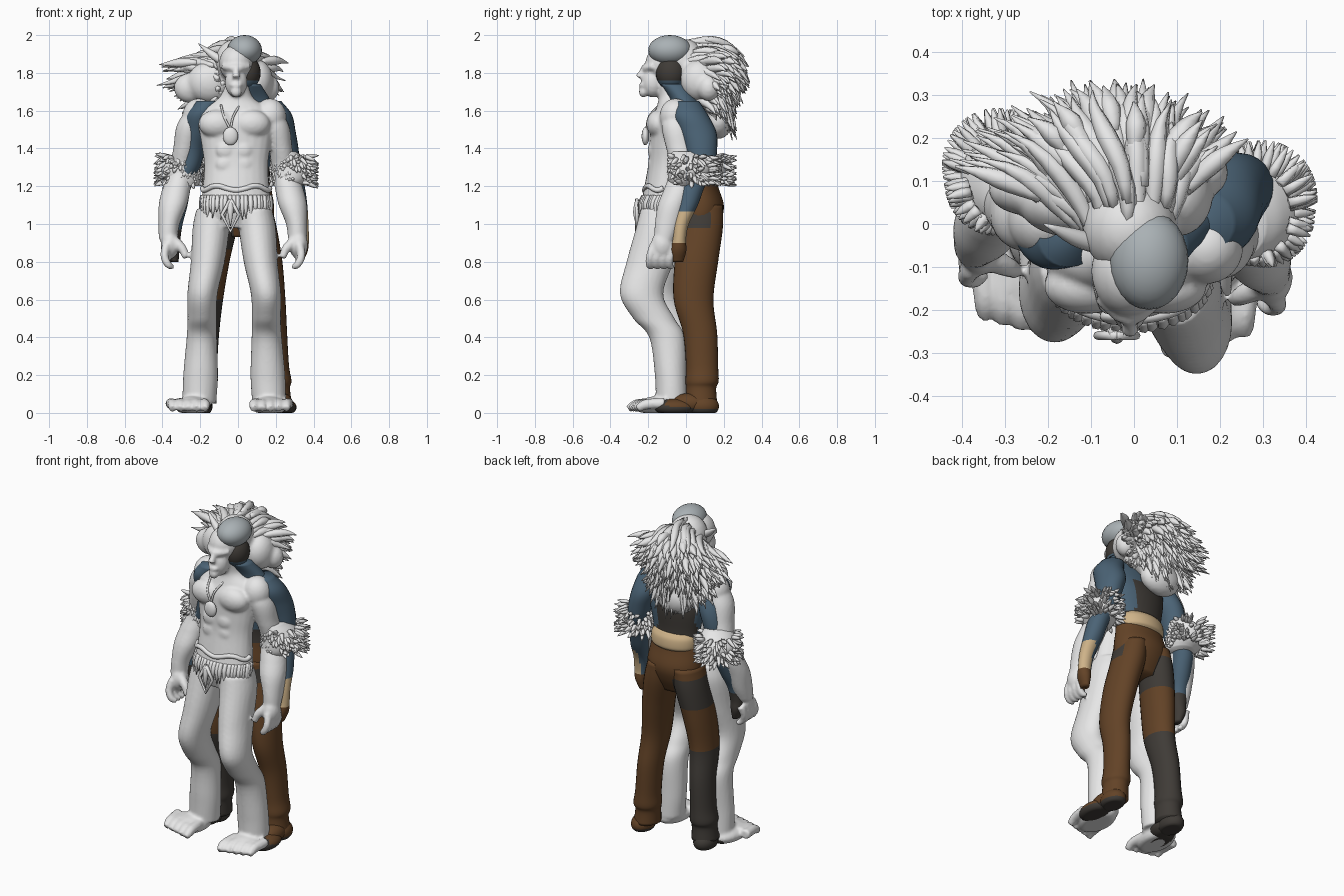
import bpy, bmesh, math, random
from mathutils import Vector, Matrix

random.seed(4)
cube = bpy.data.objects.get("Cube")
if cube:
    bpy.data.objects.remove(cube)


def material(name, r, g, b):
    m = bpy.data.materials.new(name)
    m.use_nodes = True
    m.diffuse_color = (r, g, b, 1)
    m.node_tree.nodes["Principled BSDF"].inputs["Base Color"].default_value = (r, g, b, 1)
    return m


WHITE = material("white fur", .8, .8, .8)
BLUE = material("slate blue cloth", .07, .125, .18)
BROWN = material("brown leather", .125, .056, .02)
DARK = material("charcoal cloth", .05, .044, .038)
TAN = material("tan leather", .62, .45, .25)
CAP = material("pale grey cap", .4, .44, .46)


def spline(stations, sub):
    """Smooth path through stations of any dimension."""
    p = [Vector(s) for s in stations]
    p = [p[0] * 2 - p[1]] + p + [p[-1] * 2 - p[-2]]
    out = []
    for a, b, c, d in zip(p, p[1:], p[2:], p[3:]):
        for k in range(sub):
            t = k / sub
            out.append((b * 2 + (c - a) * t + (a * 2 - b * 5 + c * 4 - d) * t ** 2
                        + (b * 3 - a - c * 3 + d) * t ** 3) / 2)
    return out + [p[-2]]


def loft(bm, stations, n=24, sub=6):
    """Level elliptical rings: x, y, z, x radius, y radius."""
    sweep(bm, spline(stations, sub), n, True)


def strand(bm, stations, n=6, sub=3):
    """Round tube that follows its path: x, y, z, radius."""
    sweep(bm, spline([(*s, s[-1]) for s in stations], sub), n, False)


def sweep(bm, path, n, level):
    pos = [Vector(p[:3]) for p in path]
    u, rings = None, []
    for i, p in enumerate(path):
        if level:
            t, u = Vector((0, 0, 1)), Vector((1, 0, 0))
        else:
            t = (pos[min(i + 1, len(pos) - 1)] - pos[max(i - 1, 0)]).normalized()
            u = u or t.orthogonal()
            u = (u - t * u.dot(t)).normalized()
        v = t.cross(u)
        ring = []
        for k in range(n):
            a = math.tau * k / n
            ring.append(bm.verts.new(pos[i] + u * max(p[3], .002) * math.cos(a)
                                     + v * max(p[4], .002) * math.sin(a)))
        rings.append(ring)
    for a, b in zip(rings, rings[1:]):
        for k in range(n):
            j = (k + 1) % n
            bm.faces.new((a[k], a[j], b[j], b[k]))
    bm.faces.new(rings[0][::-1])
    bm.faces.new(rings[-1])


def ball(bm, centre, radii):
    bmesh.ops.create_uvsphere(bm, u_segments=24, v_segments=14, radius=1,
                              matrix=Matrix.LocRotScale(Vector(centre), None, Vector(radii)))


def finish(name, bm, mats, rule=None, voxel=0):
    for v in bm.verts:
        v.co.z = max(v.co.z, 0)
    bmesh.ops.recalc_face_normals(bm, faces=bm.faces[:])
    for f in bm.faces:
        f.smooth = True
        if rule:
            f.material_index = mats.index(rule(f.calc_center_median()))
    mesh = bpy.data.meshes.new(name)
    bm.to_mesh(mesh)
    bm.free()
    for m in mats:
        mesh.materials.append(m)
    ob = bpy.data.objects.new(name, mesh)
    bpy.context.collection.objects.link(ob)
    if voxel:
        mod = ob.modifiers.new("blend", "REMESH")
        mod.mode, mod.voxel_size, mod.use_smooth_shade = "VOXEL", voxel, True
        soft = ob.modifiers.new("soften", "SMOOTH")
        soft.factor, soft.iterations = .5, 4


MID = -.02   # mirror line of the beast


def flip(s, st, dx=0, dy=0, knee=0):
    return [(MID + s * (x + dx), y + dy + knee * max(0, 1 - abs(z - .62) / .4), z, *r) for x, y, z, *r in st]


# Beast torso with chest, stomach and neck
b = bmesh.new()
loft(b, [(-.01, -.12, .98, .14, .09), (-.01, -.125, 1.08, .185, .115), (-.01, -.11, 1.2, .175, .11),
         (-.01, -.1, 1.32, .17, .1), (-.01, -.09, 1.43, .185, .105), (-.01, -.08, 1.54, .2, .11),
         (-.01, -.07, 1.61, .17, .09), (-.01, -.08, 1.67, .09, .065), (0, -.1, 1.75, .06, .06)])
for s in (-1, 1):
    # The right side of the beast is turned back a little
    arm_dy, leg_dy, knee, out = (.015, 0, 0, 0) if s > 0 else (.08, .04, .035, .05)
    ball(b, (MID + s * .09, -.145, 1.53), (.1, .065, .075))
    for row in range(3):
        ball(b, (MID + s * .045, -.18, 1.24 + row * .075), (.05, .022, .045))
    ball(b, (MID + s * .19, -.07 + arm_dy, 1.57), (.085, .085, .095))
    # Legs, feet and toes
    loft(b, flip(s, [(.11, -.13, 1.08, .09, .11), (.122, -.14, .98, .098, .125), (.14, -.19, .8, .09, .125),
                     (.168, -.235, .63, .08, .115), (.17, -.17, .5, .077, .11), (.172, -.1, .4, .08, .095),
                     (.178, -.08, .2, .092, .085), (.185, -.075, .05, .09, .085)], 0, leg_dy, knee))
    ball(b, (MID + s * (.185 + out * .7), -.13 + leg_dy, .035), (.09, .14, .055))
    for k in range(5):
        x = .105 + k * .043
        y = -.26 + .012 * k
        strand(b, flip(s, [(x + .01, y + .1, .05, .03), (x, y, .045, .028),
                           (x, y - .045, .02, .02)], out, leg_dy), 10)
    # Arms, hands and fingers
    loft(b, flip(s, [(.17, -.07, 1.62, .06, .06), (.215, -.065, 1.52, .075, .08), (.245, -.045, 1.4, .063, .075),
                     (.265, -.02, 1.29, .065, .075), (.29, -.05, 1.19, .075, .08), (.31, -.085, 1.1, .075, .08),
                     (.33, -.11, 1, .056, .07), (.335, -.13, .92, .05, .055)], out * .3, arm_dy))
    ball(b, (MID + s * .34, -.14 + arm_dy, .89), (.05, .06, .075))
    for k in range(4):
        y = -.195 + k * .036
        strand(b, flip(s, [(.345, y + .01, .89, .024), (.355, y - .01, .83, .022),
                           (.335, y - .015, .785, .02), (.31, y, .77, .014)], out * .3, arm_dy), 10)
    strand(b, flip(s, [(.32, -.16, .91, .03), (.275, -.18, .87, .025), (.255, -.19, .82, .018)], 0, arm_dy), 10)
# Beast head and face
ball(b, (-.01, -.11, 1.85), (.09, .105, .1))
ball(b, (-.01, -.175, 1.75), (.06, .06, .08))
ball(b, (-.01, -.225, 1.7), (.03, .025, .03))
ball(b, (-.01, -.225, 1.735), (.035, .025, .016))
strand(b, [(-.01, -.2, 1.85, .015), (-.01, -.235, 1.8, .018), (-.01, -.25, 1.775, .022)], 10)
strand(b, [(-.08, -.17, 1.835, .018), (-.01, -.22, 1.825, .02), (.06, -.17, 1.835, .018)], 10)
finish("beast_body", b, [WHITE], voxel=.009)

# Pointed ear
b = bmesh.new()
strand(b, [(-.08, -.05, 1.86, .022), (-.14, -.03, 1.9, .02), (-.21, 0, 1.955, .002)], 10)
finish("beast_ear", b, [WHITE])

# Mane: blended masses swept back from the forehead
b = bmesh.new()
for centre, radii in (((-.01, -.01, 1.865), (.11, .11, .115)), ((-.02, .08, 1.81), (.13, .12, .12)),
                      ((-.05, .13, 1.69), (.17, .12, .14)), ((-.05, .17, 1.55), (.13, .08, .1)),
                      ((-.15, .05, 1.75), (.12, .08, .11)), ((-.25, .08, 1.72), (.09, .06, .08)),
                      ((.1, .07, 1.76), (.085, .1, .11)), ((.16, .12, 1.72), (.06, .06, .07))):
    ball(b, centre, radii)
finish("mane_mass", b, [WHITE], voxel=.012)

# Mane: windswept strands arching from the hairline over the masses
b = bmesh.new()
for k in range(480):
    t, a = random.random() ** .85, math.radians(random.uniform(-76, 64))
    reach = random.uniform(.72, 1.03) * (.72 + .28 * math.sin(math.pi * min(1, t * 1.2 + .15)))
    sa, ca = math.sin(a), math.cos(a)
    side = abs(sa)
    tip = Vector((-.06 + .39 * sa * reach, .07 + .27 * ca * reach,
                  (1.93 - t * .5) * (1 - side) + (1.87 - t * .3) * side))
    line = Vector((-.01 + .1 * sa, -.04, 1.965 - .12 * side - .22 * t * side))
    crest = Vector((tip.x * .5, tip.y * .7, line.z * .65 + tip.z * .35 + random.uniform(.02, .05)))
    start, wave = random.uniform(0, .6), random.uniform(-.02, .02)
    path = []
    for f, r in ((0, .012), (.25, .022), (.5, .025), (.78, .013), (1, .001)):
        f = start + (1 - start) * f
        p = line * (1 - f) ** 2 + crest * 2 * f * (1 - f) + tip * f * f
        path.append((p.x + wave * math.sin(f * 6), p.y, p.z + wave * math.sin(f * 5), r))
    strand(b, path, 6, 2)
finish("mane_strands", b, [WHITE])

# Shaggy elbow cuffs
for s, label, dx, dy in ((1, "left", 0, -.025), (-1, "right", -.02, .05)):
    b = bmesh.new()
    loft(b, flip(s, [(.285, .02, 1.2, .075, .08), (.295, .04, 1.24, .1, .11), (.3, .05, 1.3, .105, .115),
                     (.28, .04, 1.35, .09, .1), (.265, .02, 1.385, .06, .075)], dx, dy))
    for k in range(190):
        a, z = random.uniform(0, math.tau), random.uniform(1.215, 1.36)
        ca, sa = math.cos(a), math.sin(a)
        size = .022 + .035 * max(0, ca) + .045 * max(0, sa)
        near = Vector((.295 + .09 * ca, .05 + .1 * sa, z))
        far = near + Vector((ca * size, sa * size, random.uniform(-.04, .02)))
        strand(b, flip(s, [(*near, .014), (*near.lerp(far, .6), .011), (*far, .001)], dx, dy), 5, 2)
    finish(label + "_elbow_fur", b, [WHITE])

# Waist fold, ragged fringe and diamond ornament
b = bmesh.new()
strand(b, [(-.01 + .178 * math.cos(a), -.12 + .1 * math.sin(a), 1.19 + .012 * math.sin(a * 5), .014)
           for a in (math.pi * (1 + i / 12) for i in range(13))], 8)
for k in range(26):
    a = math.pi * (1 + (k + random.uniform(-.3, .3)) / 25)
    x, y = -.01 + .18 * math.cos(a), -.125 + .11 * math.sin(a)
    drop = random.uniform(.03, .08)
    strand(b, [(x, y + .01, 1.15, .012), (x * 1.02, y - .008, 1.1, .014), (x * 1.05, y - .01, 1.1 - drop, .001)])
strand(b, [(-.04 + x, -.26, 1.05 + z, .01) for x, z in ((0, .08), (.045, 0), (0, -.09), (-.045, 0), (0, .08))], 8, 1)
strand(b, [(-.04, -.25, 1.12, .02), (-.04, -.265, 1.06, .015), (-.04, -.26, .99, .003)], 8)
finish("loin_fringe", b, [WHITE])

# Necklace
b = bmesh.new()
ball(b, (-.04, -.215, 1.465), (.04, .02, .048))
for x in (-.09, .01):
    strand(b, [(x, -.14, 1.63, .006), ((x - .06) / 2, -.195, 1.57, .006), (-.04, -.21, 1.5, .006)], 8)
finish("necklace", b, [WHITE])


# Clothed figure: torso, trouser seat and vest
def torso_colour(c):
    if c.z < 1.22:
        return DARK if c.x < -.03 and c.z < 1.04 else BROWN
    return DARK if (-.13 < c.x < .1 and c.y > 0 and c.z < 1.52) or c.z < 1.3 else BLUE


b = bmesh.new()
loft(b, [(.02, .07, .93, .13, .07), (.02, .075, 1.02, .165, .11), (.02, .08, 1.1, .17, .12),
         (.02, .07, 1.2, .155, .1), (.02, .06, 1.3, .15, .09), (.025, .05, 1.45, .18, .1),
         (.03, .02, 1.57, .19, .09), (.05, -.01, 1.66, .12, .075), (.065, -.06, 1.74, .055, .07)], 40)
finish("clothed_torso", b, [BLUE, BROWN, DARK], torso_colour)

b = bmesh.new()
loft(b, [(.02, .085, 1.2, .13, .085), (.02, .085, 1.22, .145, .1), (.02, .08, 1.27, .145, .1),
         (.02, .075, 1.3, .13, .085)], 32)
finish("waist_sash", b, [TAN])

# Clothed head with bare crown
b = bmesh.new()
ball(b, (.045, -.08, 1.8), (.075, .08, .09))
finish("clothed_head", b, [DARK, BLUE], lambda c: BLUE if c.z < 1.765 else DARK)
b = bmesh.new()
ball(b, (.035, -.085, 1.92), (.092, .115, .08))
finish("head_cap", b, [CAP])

# Clothed arms, legs and shoes
for s, label in ((1, "left"), (-1, "right")):
    def arm_colour(c):
        if c.z < (.9 if s > 0 else .97):
            return BROWN if s > 0 else DARK
        return TAN if s > 0 and c.z < 1.07 and c.x > .315 else BLUE

    def leg_colour(c):
        if s > 0:
            return DARK if .98 < c.z < 1.06 and c.y < .14 else BROWN
        return DARK if c.z < .6 or .87 < c.z < 1.04 else BROWN

    def shoe_colour(c):
        return DARK if s < 0 or c.z < .025 or c.y < -.1 else BROWN

    b = bmesh.new()
    arm = [(.16, 0, 1.65, .07, .07), (.205, .02, 1.58, .08, .095), (.225, .06, 1.49, .08, .1),
           (.25, .08, 1.4, .07, .085), (.27, .08, 1.3, .06, .07), (.295, .035, 1.2, .058, .065),
           (.312, .008, 1.1, .055, .055), (.328, -.025, 1, .045, .04), (.335, -.035, .92, .04, .035),
           (.335, -.04, .86, .035, .042), (.325, -.045, .8, .02, .03)]
    if s < 0:
        arm = [((.01 if z > 1.25 else -.01) - x, y + (-.03 if z > 1.25 else .025), z, p, q)
               for x, y, z, p, q in arm]
    loft(b, arm)
    finish(label + "_sleeve", b, [BLUE, BROWN, DARK, TAN], arm_colour)

    b = bmesh.new()
    loft(b, [(s * x + .01, y, z, p, q) for x, y, z, p, q in (
        (.085, .08, 1.1, .08, .115), (.105, .08, .98, .09, .115), (.14, .055, .8, .085, .115),
        (.165, .04, .6, .076, .105), (.18, .075, .42, .07, .09), (.19, .085, .25, .07, .085),
        (.195, .085, .17, .078, .088), (.195, .08, .13, .07, .08), (.2, .08, .05, .075, .085))], 28)
    finish(label + "_trouser_leg", b, [BROWN, DARK], leg_colour)

    b = bmesh.new()
    x = s * .215 + .015
    toe = .01 if s > 0 else .04
    ball(b, (x + s * toe, -.06, .03), (.07, .11, .045))
    ball(b, (x, .09, .035), (.065, .085, .06))
    ball(b, (x, .02, .05), (.06, .1, .055))
    finish(label + "_shoe", b, [BROWN, DARK], shoe_colour)
